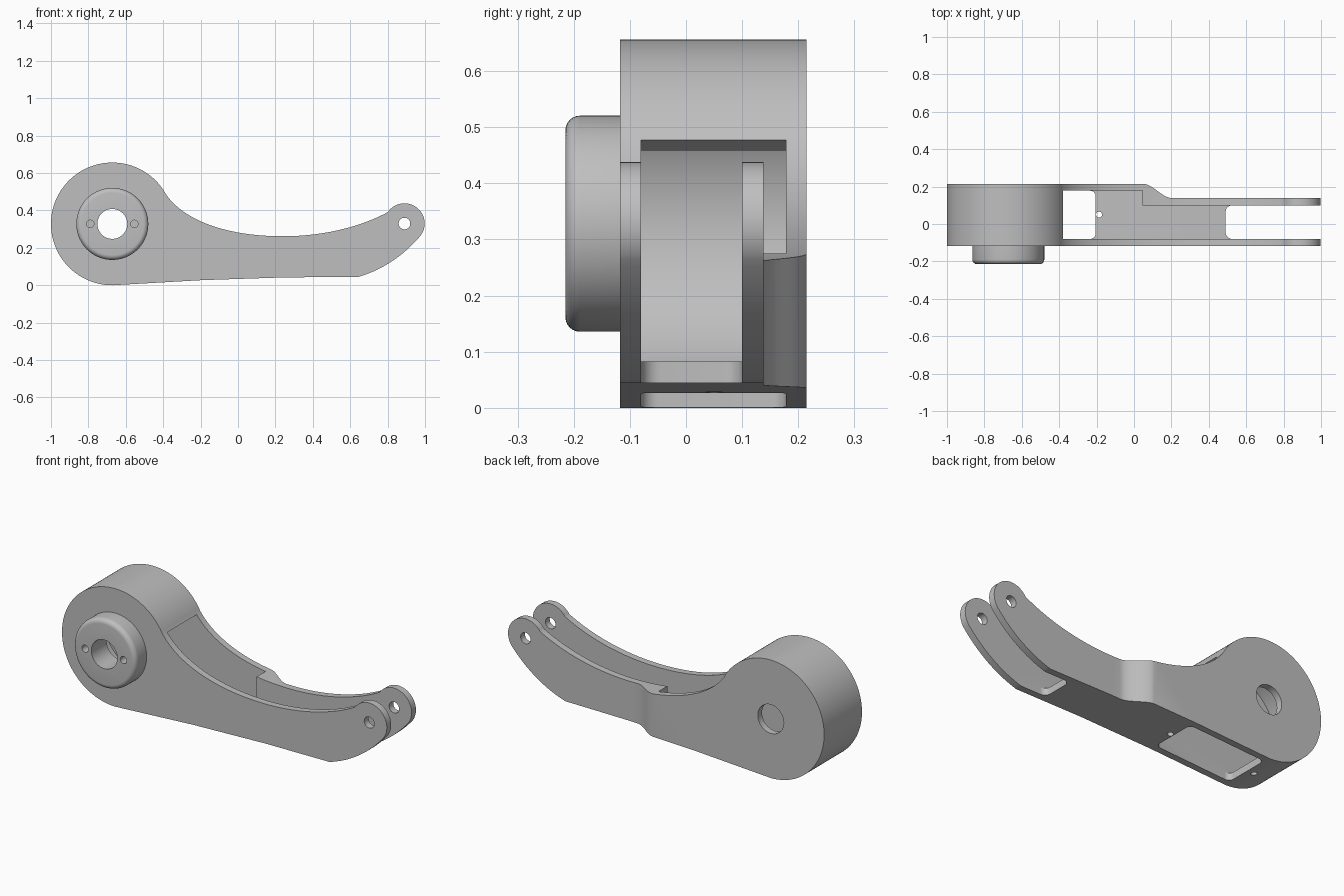
import bpy, bmesh, math
from mathutils import Vector
from mathutils.geometry import interpolate_bezier

if "Cube" in bpy.data.objects:
    bpy.data.objects.remove(bpy.data.objects["Cube"], do_unlink=True)

HX, HZ, HR = -0.672, 0.328, 0.328      # round housing centre and radius
PX, PZ, PR = 0.89, 0.33, 0.108         # fork eye centre and radius
FRONT, BACK = -0.118, 0.215
IN_FRONT, IN_BACK, IN_FORK, OUT_FORK = -0.08, 0.178, 0.10, 0.138
WALL = 0.04

metal = bpy.data.materials.new("grey_metal")
metal.use_nodes = True
GREY = (0.52, 0.52, 0.52, 1)
metal.diffuse_color = GREY
metal.node_tree.nodes["Principled BSDF"].inputs["Base Color"].default_value = GREY


def arc(cx, cy, r, a0, a1, n):
    angles = [math.radians(a0 + (a1 - a0) * i / n) for i in range(n + 1)]
    return [(cx + r * math.cos(a), cy + r * math.sin(a)) for a in angles]


def bezier(a, b, c, d, n=24):
    pts = [Vector((p[0], p[1], 0)) for p in (a, b, c, d)]
    return [(p.x, p.y) for p in interpolate_bezier(*pts, n)]


def rounded_rect(x0, x1, y0, y1, r):
    return (arc(x1 - r, y1 - r, r, 0, 90, 8) + arc(x0 + r, y1 - r, r, 90, 180, 8)
            + arc(x0 + r, y0 + r, r, 180, 270, 8) + arc(x1 - r, y0 + r, r, 270, 360, 8))


def prism(name, pts, lo, hi, axis="y"):
    """Extrude a closed outline along y (points are x, z) or z (points are x, y)."""
    bm = bmesh.new()
    place = (lambda p: (p[0], lo, p[1])) if axis == "y" else (lambda p: (p[0], p[1], lo))
    face = bm.faces.new([bm.verts.new(place(p)) for p in pts])
    out = bmesh.ops.extrude_face_region(bm, geom=[face])
    step = (0, hi - lo, 0) if axis == "y" else (0, 0, hi - lo)
    bmesh.ops.translate(bm, vec=step, verts=[v for v in out["geom"] if isinstance(v, bmesh.types.BMVert)])
    bmesh.ops.recalc_face_normals(bm, faces=bm.faces)
    mesh = bpy.data.meshes.new(name)
    bm.to_mesh(mesh)
    bm.free()
    mesh.materials.append(metal)
    ob = bpy.data.objects.new(name, mesh)
    bpy.context.collection.objects.link(ob)
    return ob


def disc(name, x, z, r, lo, hi, n=48):
    return prism(name, arc(x, z, r, 0, 360, n)[:-1], lo, hi)


def combine(target, tool, operation="DIFFERENCE"):
    mod = target.modifiers.new(tool.name, "BOOLEAN")
    mod.operation, mod.solver, mod.object = operation, "EXACT", tool
    bpy.context.view_layer.objects.active = target
    bpy.ops.object.modifier_apply(modifier=mod.name)
    bpy.data.objects.remove(tool, do_unlink=True)


# Side outline: housing, underside, fork eye, hollow-curved top
housing = arc(HX, HZ, HR, 28, 270, 96)
eye = arc(PX, PZ, PR, -37, 146, 40)
under = [(-0.2, 0.027), (0.25, 0.042)]
heel = (0.645, 0.045)
toe_curve = bezier(heel, (0.775, 0.084), (0.885, 0.158), eye[0])
top_curve = (bezier(eye[-1], (0.64, 0.305), (0.44, 0.262), (0.24, 0.262))
             + bezier((0.24, 0.262), (-0.05, 0.262), (-0.28, 0.34), housing[0])[1:])
arm = prism("lever_arm", housing + under + toe_curve + eye[1:] + top_curve[1:-1], FRONT, BACK)

# Back face steps in to the narrower fork
step = [(0.045 + 0.16 * t, 0.216 - 0.078 * t * t * (3 - 2 * t)) for t in [i / 16 for i in range(17)]]
combine(arm, prism("back_step", step + [(1.2, OUT_FORK), (1.2, 0.4), (0.045, 0.4)], -0.2, 1, "z"))


# Hollow housing running on into an open channel
def channel(name, end, lo, hi):
    a = 27
    lip = arc(HX, HZ, 0.42, a, a, 1)[0]
    floor = [(x, z + WALL) for x, z in under if x < end] or []
    floor_end = 0.083 if end > 0.5 else 0.075
    pts = arc(HX, HZ, HR - WALL, a, 270, 80) + floor
    return prism(name, pts + [(end, floor_end), (end, 0.8), (lip[0], 0.8), lip], lo, hi)


combine(arm, channel("long_channel", 1.2, IN_FRONT, IN_FORK))
combine(arm, channel("wide_channel", 0.045, IN_FORK - 0.01, IN_BACK))

# Openings through the floor
combine(arm, prism("floor_window", rounded_rect(-0.67, -0.205, IN_FRONT, IN_BACK, 0.03), -0.1, 0.09, "z"))
combine(arm, prism("fork_gap", rounded_rect(0.49, 1.3, IN_FRONT, IN_FORK, 0.035), -0.1, 0.2, "z"))
for x in (-0.187, -0.715):
    combine(arm, prism("drain_hole", arc(x, 0.05, 0.016, 0, 360, 20)[:-1], -0.1, 0.12, "z"))

# Raised hub with a rounded rim
hub = disc("hub", HX, HZ, 0.1925, -0.215, FRONT + 0.01, 72)
bm = bmesh.new()
bm.from_mesh(hub.data)
rim = [e for e in bm.edges if all(v.co.y < -0.2 for v in e.verts)]
bmesh.ops.bevel(bm, geom=rim, offset=0.026, segments=6, profile=0.5, affect="EDGES")
bm.to_mesh(hub.data)
bm.free()
combine(arm, hub, "UNION")

# Shaft bore, hub pin holes and fork pin holes
combine(arm, disc("shaft_bore", HX, HZ, 0.08, -0.4, 0.4))
for side in (-1, 1):
    combine(arm, disc("pin_hole", HX + side * 0.118, HZ, 0.02, -0.4, 0.0, 24))
combine(arm, disc("fork_pin_hole", PX, PZ, 0.031, -0.4, 0.4, 32))

# Smooth curved faces, keep edges crisp
bpy.ops.object.select_all(action="DESELECT")
arm.select_set(True)
bpy.context.view_layer.objects.active = arm
bpy.ops.object.shade_smooth_by_angle(angle=math.radians(30))
